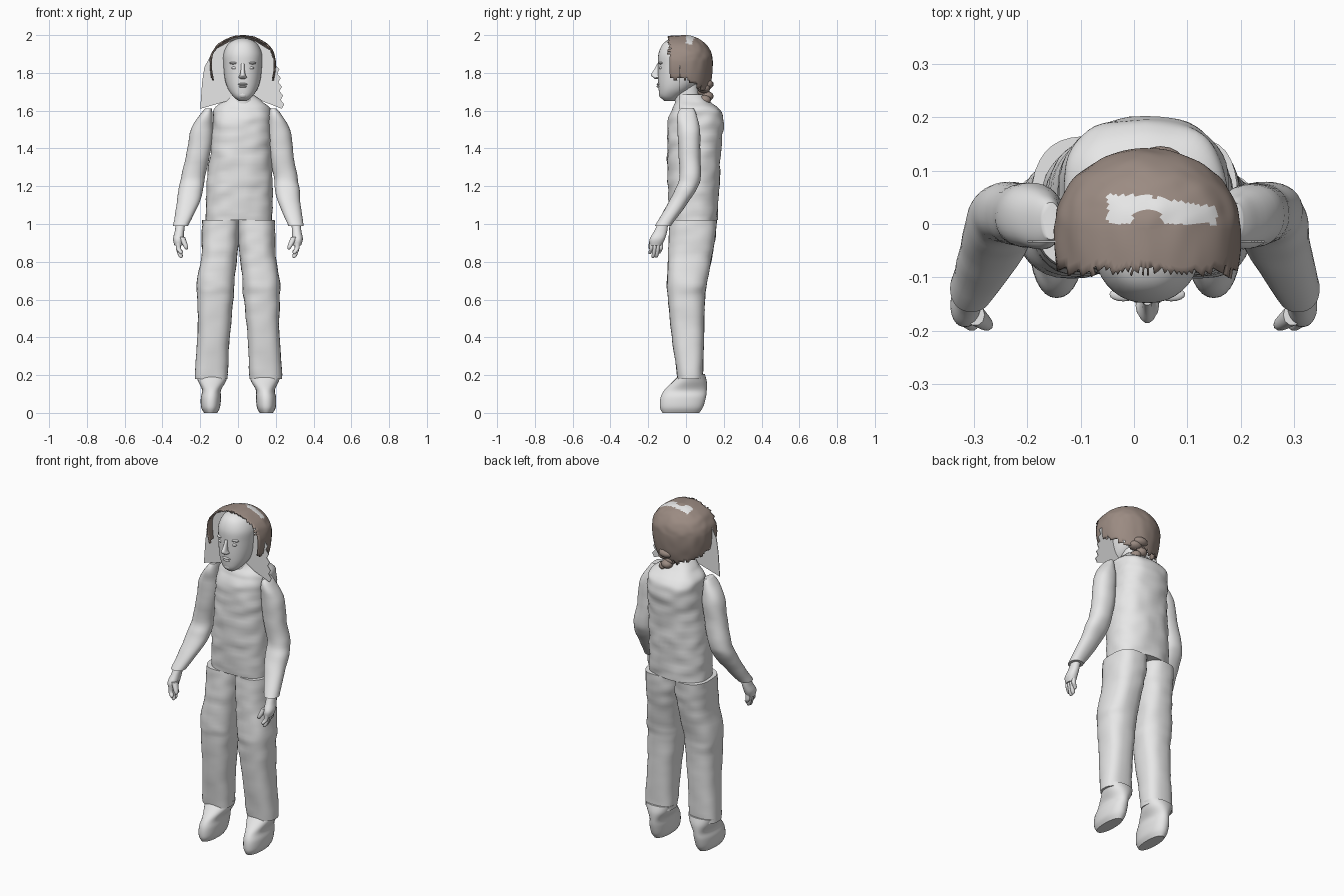
import bpy, bmesh, math, random
from mathutils import Vector, noise

random.seed(4)
old = bpy.data.objects.get("Cube")
if old:
    bpy.data.objects.remove(old, do_unlink=True)


def material(name, color):
    m = bpy.data.materials.new(name)
    m.use_nodes = True
    m.diffuse_color = color
    m.node_tree.nodes["Principled BSDF"].inputs["Base Color"].default_value = color
    return m


GREY = material("plain grey", (0.8, 0.8, 0.8, 1))
BROWN = material("hair brown", (0.33, 0.26, 0.225, 1))


def finish(name, bm, *mats, angle=50):
    bmesh.ops.recalc_face_normals(bm, faces=bm.faces)
    mesh = bpy.data.meshes.new(name)
    bm.to_mesh(mesh)
    bm.free()
    for m in mats:
        mesh.materials.append(m)
    ob = bpy.data.objects.new(name, mesh)
    bpy.context.collection.objects.link(ob)
    bpy.ops.object.select_all(action='DESELECT')
    ob.select_set(True)
    bpy.context.view_layer.objects.active = ob
    bpy.ops.object.shade_smooth_by_angle(angle=math.radians(angle))
    return ob


def spline(rows, steps):
    """Catmull-Rom through the rows."""
    out = []
    for i in range(len(rows) - 1):
        p = [Vector(rows[max(0, min(len(rows) - 1, i + k))]) for k in (-1, 0, 1, 2)]
        for s in range(steps):
            t = s / steps
            out.append(0.5 * (2 * p[1] + (p[2] - p[0]) * t
                              + (2 * p[0] - 5 * p[1] + 4 * p[2] - p[3]) * t * t
                              + (3 * p[1] - p[0] - 3 * p[2] + p[3]) * t ** 3))
    return out + [Vector(rows[-1])]


def loft(name, rows, mat=GREY, sides=32, power=2.2, steps=5, wrinkle=0):
    """Skin level rings, each given as (x0, x1, y0, y1, z)."""
    bm = bmesh.new()
    rings = []
    for x0, x1, y0, y1, z in spline(rows, steps):
        ring = []
        for k in range(sides):
            a = math.tau * k / sides
            c, s = math.cos(a), math.sin(a)
            co = Vector(((x0 + x1) / 2 + (x1 - x0) / 2 * math.copysign(abs(c) ** (2 / power), c),
                         (y0 + y1) / 2 + (y1 - y0) / 2 * math.copysign(abs(s) ** (2 / power), s), z))
            n = noise.noise(Vector((co.x * 12, co.y * 12, co.z * 20))) * wrinkle
            ring.append(bm.verts.new(co + Vector((c, s, 0)) * n))
        rings.append(ring)
    for a, b in zip(rings, rings[1:]):
        for k in range(sides):
            j = (k + 1) % sides
            bm.faces.new((a[k], a[j], b[j], b[k]))
    bm.faces.new(rings[0])
    bm.faces.new(rings[-1])
    return finish(name, bm, mat)


def blob(name, center, radii, mat=GREY):
    bm = bmesh.new()
    bmesh.ops.create_uvsphere(bm, u_segments=16, v_segments=10, radius=1)
    for v in bm.verts:
        v.co = Vector(center) + Vector(c * r for c, r in zip(v.co, radii))
    return finish(name, bm, mat)


def pair(name, rows, shift=0, lean=0, top=0, **kw):
    """The right part as given, and the left part mirrored about a leaning axis."""
    loft("right_" + name, rows, **kw)
    flip = []
    for x0, x1, y0, y1, z in rows:
        c = shift - lean * (top - z)
        flip.append((c - x1, c - x0, y0, y1, z))
    loft("left_" + name, flip, **kw)


# Torso and neck
loft("torso", [
    (-.17, .182, -.085, .165, 1.02), (-.165, .182, -.095, .175, 1.2),
    (-.145, .18, -.1, .185, 1.4), (-.135, .175, -.095, .2, 1.55),
    (-.125, .17, -.07, .175, 1.61), (-.085, .125, -.055, .125, 1.65),
    (-.05, .095, -.045, .09, 1.685)],
    sides=56, power=2.5, steps=9, wrinkle=.008)
loft("neck", [(-.04, .09, -.06, .08, 1.6), (-.03, .08, -.06, .07, 1.68),
              (-.03, .08, -.07, .06, 1.76)])

# Trousers
pair("trouser_leg", [
    (-.23, -.055, -.045, .09, .18), (-.215, -.045, -.075, .095, .4),
    (-.215, -.025, -.095, .1, .6), (-.218, -.018, -.1, .11, .69),
    (-.195, -.005, -.095, .14, .83), (-.193, .005, -.09, .155, .93),
    (-.19, .006, -.085, .165, 1.02)],
    shift=.005, power=2.6, steps=6, wrinkle=.005)

# Shoes
pair("shoe", [
    (-.18, -.11, -.125, .07, 0), (-.195, -.095, -.138, .09, .03),
    (-.197, -.09, -.135, .105, .08), (-.19, -.09, -.115, .11, .12),
    (-.21, -.065, -.07, .11, .165), (-.225, -.053, -.03, .1, .205)],
    shift=.005)

# Sleeves, hands and fingers
arm = dict(shift=.03, lean=.045, top=1.6)
pair("sleeve", [
    (-.345, -.265, -.165, -.08, .99), (-.325, -.21, -.1, 0, 1.1),
    (-.315, -.185, -.06, .055, 1.18), (-.3, -.175, -.035, .078, 1.25),
    (-.272, -.145, -.04, .075, 1.38), (-.25, -.132, -.045, .075, 1.5),
    (-.2, -.135, -.045, .055, 1.58), (-.172, -.14, -.03, .04, 1.612)],
    wrinkle=.003, **arm)
pair("palm", [(-.336, -.294, -.19, -.13, .885), (-.344, -.288, -.192, -.112, .92),
              (-.335, -.285, -.17, -.1, .96), (-.328, -.28, -.15, -.095, 1)], **arm)
for i, tip in enumerate((.84, .82, .822, .845)):
    y = -.183 + i * .017
    pair("finger_%d" % (i + 1), [
        (-.306, -.298, y - .014, y - .004, tip), (-.316, -.292, y - .017, y + .004, tip + .012),
        (-.328, -.302, y - .01, y + .01, .87), (-.328, -.302, y - .01, y + .01, .9)],
        sides=10, steps=3, **arm)
pair("thumb", [(-.278, -.268, -.192, -.182, .865), (-.288, -.264, -.2, -.176, .88),
               (-.315, -.28, -.19, -.15, .93)], sides=10, steps=3, **arm)

# Head
MID = .025
skull = [(.022, -.115, -.06, 1.652), (.05, -.138, -.03, 1.675), (.078, -.145, .03, 1.715),
         (.095, -.148, .08, 1.77), (.102, -.148, .1, 1.84), (.102, -.146, .1, 1.9),
         (.08, -.125, .08, 1.95), (.045, -.09, .05, 1.976), (.01, -.04, .01, 1.985)]
loft("head", [(MID - w, MID + w, f, b, z) for w, f, b, z in skull], sides=40, steps=5)

# Facial features
loft("nose", [(.016, .034, -.165, -.13, 1.768), (.003, .047, -.175, -.13, 1.776),
              (.01, .04, -.186, -.13, 1.79), (.015, .035, -.168, -.13, 1.82),
              (.016, .034, -.152, -.13, 1.85)], sides=14)
for z, w in ((1.74, .027), (1.728, .022)):
    blob("lip", (MID, -.14, z), (w, .016, .007))
blob("chin", (MID, -.126, 1.685), (.026, .017, .02))
for side, label in ((-1, "right"), (1, "left")):
    blob(label + "_eye", (MID + side * .042, -.132, 1.826), (.017, .011, .008))
    blob(label + "_brow", (MID + side * .045, -.132, 1.852), (.026, .013, .007))

# Hair shell, open at the face and below, with a bare patch on the crown
bm = bmesh.new()
bmesh.ops.create_uvsphere(bm, u_segments=96, v_segments=64, radius=1)
for v in bm.verts:
    x, y, z = v.co
    wave = 1 + .02 * noise.noise(v.co * 4)
    v.co = (MID + x * .175 * wave, -.01 + y * (.3 if y < 0 else .152) * wave,
            1.86 + z * (.14 if z > 0 else .3) * wave)
gone = []
for f in bm.faces:
    c = f.calc_center_median()
    hem = 1.765 - .6 * max(c.y, 0) + random.uniform(-.012, .012)
    if c.y < -.09 + .1 * max(1.9 - c.z, 0) + random.uniform(-.006, .006) or c.z < hem:
        gone.append(f)
    bare = -.05 < c.x < .155 and 0 < c.y < .055 - .17 * max(c.x - .01, 0)
    notch = math.hypot(c.x - MID, c.y) < .03
    f.material_index = 1 if bare and not notch and c.z > 1.9 else 0
bmesh.ops.delete(bm, geom=gone, context='FACES')
hair = finish("hair_cap", bm, BROWN, GREY)
thick = hair.modifiers.new("thickness", 'SOLIDIFY')
thick.thickness = .006

# Gathered hair at the nape
for i in range(5):
    blob("hair_bun", (.05 + .022 * math.sin(i * 2), .1 + .012 * math.cos(i * 2), 1.74 - i * .021),
         (.045 - i * .004, .034, .026), BROWN)

# Thin veil panel hanging beside the face, with a ragged left edge
right_edge = [(-.2, 1.61), (-.19, 1.75), (-.178, 1.83), (-.13, 1.92), (-.04, 1.97)]
left_edge = [(.09, 1.97), (.17, 1.92), (.2, 1.84)]
ragged = [(.212 + .028 * (i / 9) + .008 * (-1) ** i, 1.82 - .21 * i / 9) for i in range(10)]
hem = [(.13, 1.65), (.07, 1.69), (-.02, 1.69), (-.06, 1.65)]
bm = bmesh.new()
panel = bm.faces.new([bm.verts.new((x, -.035, z)) for x, z in right_edge + left_edge + ragged + hem])
extra = bmesh.ops.extrude_face_region(bm, geom=[panel])["geom"]
bmesh.ops.translate(bm, vec=(0, .004, 0), verts=[g for g in extra if isinstance(g, bmesh.types.BMVert)])
finish("veil_panel", bm, GREY, angle=30)
